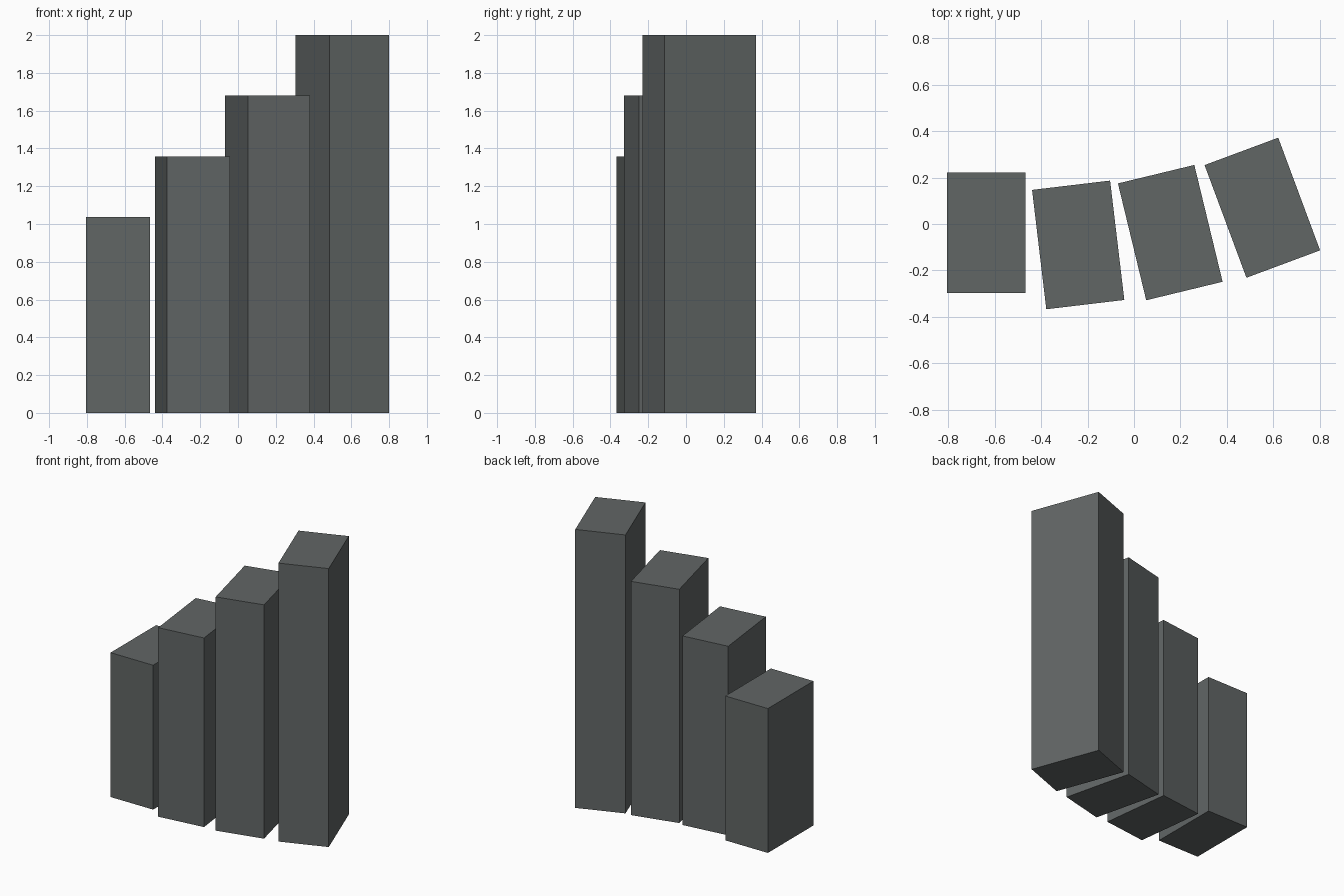
import bpy
import math

if "Cube" in bpy.data.objects:
    bpy.data.objects.remove(bpy.data.objects["Cube"])

# Dark grey stone shared by all pillars
stone = bpy.data.materials.new("dark_grey")
stone.diffuse_color = (0.12, 0.132, 0.131, 1.0)
stone.use_nodes = True
stone.node_tree.nodes["Principled BSDF"].inputs["Base Color"].default_value = stone.diffuse_color

WIDTH, DEPTH = 0.338, 0.517


def pillar(name, x, y, height, angle):
    """Rectangular pillar standing on the ground, turned about z."""
    bpy.ops.mesh.primitive_cube_add(size=1, location=(x, y, height / 2),
                                    rotation=(0, 0, math.radians(angle)))
    ob = bpy.context.object
    ob.name = name
    ob.scale = (WIDTH, DEPTH, height)
    ob.data.materials.append(stone)


# Row of four pillars, each taller and turned further along a curve
centres = [(-0.636, -0.038), (-0.240, -0.090), (0.156, -0.037), (0.552, 0.070)]
for i, (x, y) in enumerate(centres):
    pillar(f"pillar_{i + 1}", x, y, 1.037 + 0.321 * i, 6.8 * i)
